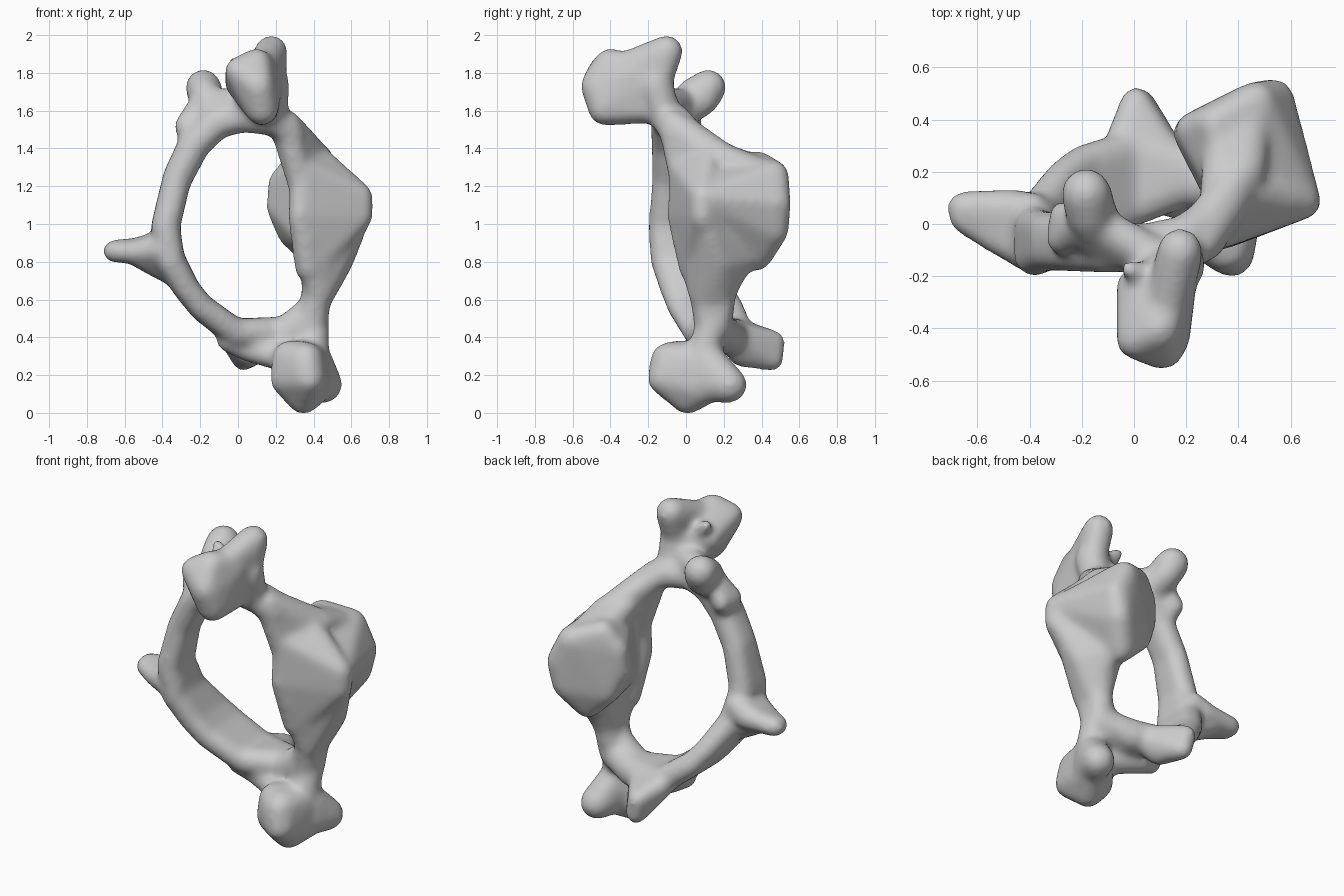
import bpy
import bmesh
from mathutils import Matrix, Vector

default_cube = bpy.data.objects.get("Cube")
if default_cube:
    bpy.data.objects.remove(default_cube, do_unlink=True)

bone_colour = (0.6, 0.6, 0.6, 1.0)
bone_material = bpy.data.materials.new("bone grey")
bone_material.use_nodes = True
bone_material.diffuse_color = bone_colour
shader = next(n for n in bone_material.node_tree.nodes if n.type == "BSDF_PRINCIPLED")
shader.inputs["Base Color"].default_value = bone_colour

bone = bmesh.new()


def rounded_hull(*balls):
    """Add the convex skin around a group of balls, each given as x, y, z, radius."""
    part = bmesh.new()
    for x, y, z, radius in balls:
        bmesh.ops.create_icosphere(part, subdivisions=2, radius=radius,
                                   matrix=Matrix.Translation((x, y, z)))
    cloud = [vert.co.copy() for vert in part.verts]
    part.clear()
    for point in cloud:
        part.verts.new(point)
    result = bmesh.ops.convex_hull(part, input=part.verts[:])
    unused = {item for item in result["geom_interior"] + result["geom_unused"]
              if isinstance(item, bmesh.types.BMVert)}
    bmesh.ops.delete(part, geom=list(unused), context="VERTS")
    bmesh.ops.recalc_face_normals(part, faces=part.faces[:])
    piece = bpy.data.meshes.new("temporary piece")
    part.to_mesh(piece)
    part.free()
    bone.from_mesh(piece)
    bpy.data.meshes.remove(piece)


def limb(*balls):
    """Join consecutive balls into a tapering limb."""
    for start, end in zip(balls, balls[1:]):
        rounded_hull(start, end)


def band(*sections):
    """Join flat sections, each given as x, z, front y, rear y, radius."""
    for start, end in zip(sections, sections[1:]):
        rounded_hull(*[(x, y, z, radius) for x, z, front, rear, radius in (start, end)
                       for y in (front, rear)])


# Arch around the central opening, leaning back towards the bottom
band((.27, 1.49, -.06, .02, .08), (.19, 1.56, -.1, -.04, .08),
     (.02, 1.58, -.1, -.08, .085), (-.12, 1.55, -.1, -.06, .09),
     (-.24, 1.43, -.1, -.04, .085), (-.33, 1.25, -.1, -.03, .08),
     (-.39, 1, -.12, -.01, .08), (-.365, .82, -.11, .06, .08),
     (-.28, .67, -.07, .18, .07), (-.2, .57, -.03, .24, .07),
     (-.02, .435, .06, .29, .075), (.2, .42, .17, .22, .1),
     (.38, .47, .13, .16, .09), (.41, .64, .1, .19, .08), (.42, .8, .08, .24, .1))
limb((.24, .15, .42, .1), (.4, .14, .57, .085))

# Rear plate of the main body
rounded_hull((.22, .36, 1.23, .07), (.21, .35, 1.1, .07), (.27, .38, .96, .07),
             (.3, .39, 1.33, .07), (.46, .47, 1.27, .08), (.53, .48, 1.12, .08),
             (.5, .47, .98, .08), (.41, .38, .84, .08), (.65, .1, 1.15, .06),
             (.38, .1, 1.3, .08), (.36, .08, .95, .08))

# Front plate of the main body, tapering down to its lower root
rounded_hull((.34, -.02, 1.3, .07), (.325, -.03, 1.05, .07), (.37, .04, .78, .08),
             (.64, .09, 1.16, .07), (.64, .09, 1.05, .07), (.42, .12, 1.36, .07),
             (.52, .2, .88, .08))
rounded_hull((.35, -.01, .95, .07), (.6, .13, .97, .07), (.42, .09, .63, .075),
             (.43, .17, .64, .075), (.44, .32, .86, .08), (.54, .18, .82, .07))

# Upper root of the main body
rounded_hull((.25, -.07, 1.54, .08), (.24, -.02, 1.52, .08), (.35, .08, 1.41, .09),
             (.33, -.01, 1.2, .07), (.42, .22, 1.35, .08))
rounded_hull((.32, .12, 1.39, .08), (.42, .2, 1.36, .08), (.34, .34, 1.31, .08),
             (.44, .4, 1.28, .08))

# Upper front process, with its peak and small spur
rounded_hull((.0, -.44, 1.82, .08), (.12, -.43, 1.62, .09), (.1, -.47, 1.74, .09),
             (.09, -.4, 1.86, .085), (.13, -.2, 1.63, .09), (.0, -.24, 1.76, .08),
             (.16, -.15, 1.76, .08), (.14, -.26, 1.82, .09))
rounded_hull((.17, -.1, 1.925, .09), (.15, -.16, 1.88, .08), (.11, -.36, 1.83, .08),
             (.17, -.15, 1.75, .08))
limb((.17, -.16, 1.75, .1), (.17, -.11, 1.58, .09))
limb((.04, -.2, 1.8, .06), (-.03, -.17, 1.87, .035))

# Upper rear process, its saddle and the bump beside it
rounded_hull((-.19, .12, 1.735, .1), (-.17, .09, 1.67, .09), (-.18, .03, 1.7, .085),
             (-.14, -.06, 1.58, .09))
rounded_hull((-.15, .0, 1.65, .08), (.08, -.13, 1.66, .08), (-.12, -.08, 1.57, .08))
rounded_hull((-.285, -.06, 1.53, .06), (-.28, .04, 1.53, .055), (-.23, -.05, 1.45, .08),
             (-.2, .0, 1.64, .07))

# Pointed side process
rounded_hull((-.665, .07, .87, .06), (-.66, .025, .865, .06), (-.56, -.04, .86, .06),
             (-.46, .07, .88, .07))
rounded_hull((-.58, .06, .87, .06), (-.56, -.04, .86, .06), (-.4, -.11, .88, .08),
             (-.4, .06, .92, .07), (-.37, 0, .77, .08))

# Lower front process, its facet turned inwards, with its lobe
rounded_hull((.25, -.03, .19, .09), (.27, -.02, .3, .1), (.35, -.09, .29, .1),
             (.37, -.12, .19, .085), (.34, .01, .09, .09), (.4, .1, .14, .09),
             (.4, .13, .29, .09), (.3, .05, .15, .09))
rounded_hull((.4, .12, .28, .1), (.4, .1, .17, .1), (.45, .23, .16, .1))
limb((.38, .09, .31, .1), (.4, .14, .48, .08))

# Lower rear process and the bumps under the arch
rounded_hull((.0, .47, .39, .06), (.02, .46, .29, .06), (.06, .3, .33, .08),
             (.13, .24, .42, .08), (-.06, .29, .44, .07), (.03, .36, .38, .09))
limb((-.07, .08, .39, .055), (.04, .12, .35, .07), (.22, .08, .31, .08))

mesh = bpy.data.meshes.new("vertebra")
bone.to_mesh(mesh)
bone.free()
vertebra = bpy.data.objects.new("vertebra", mesh)
bpy.context.collection.objects.link(vertebra)

# Fuse the pieces and soften the joins
remesh = vertebra.modifiers.new("fuse", "REMESH")
remesh.mode = "VOXEL"
remesh.voxel_size = 0.016
remesh.use_smooth_shade = True
soften = vertebra.modifiers.new("soften", "SMOOTH")
soften.factor = 0.5
soften.iterations = 22

# Keep the fused surface as the final mesh
evaluated = vertebra.evaluated_get(bpy.context.evaluated_depsgraph_get())
fused = bpy.data.meshes.new_from_object(evaluated)
vertebra.modifiers.clear()
vertebra.data = fused
fused.materials.clear()
fused.materials.append(bone_material)

# Centre the bone and stand it on the ground
low = Vector([min(v.co[i] for v in fused.vertices) for i in range(3)])
high = Vector([max(v.co[i] for v in fused.vertices) for i in range(3)])
middle = (low + high) / 2
fused.transform(Matrix.Translation((-middle.x, -middle.y, -low.z)))
fused.polygons.foreach_set("use_smooth", [True] * len(fused.polygons))
